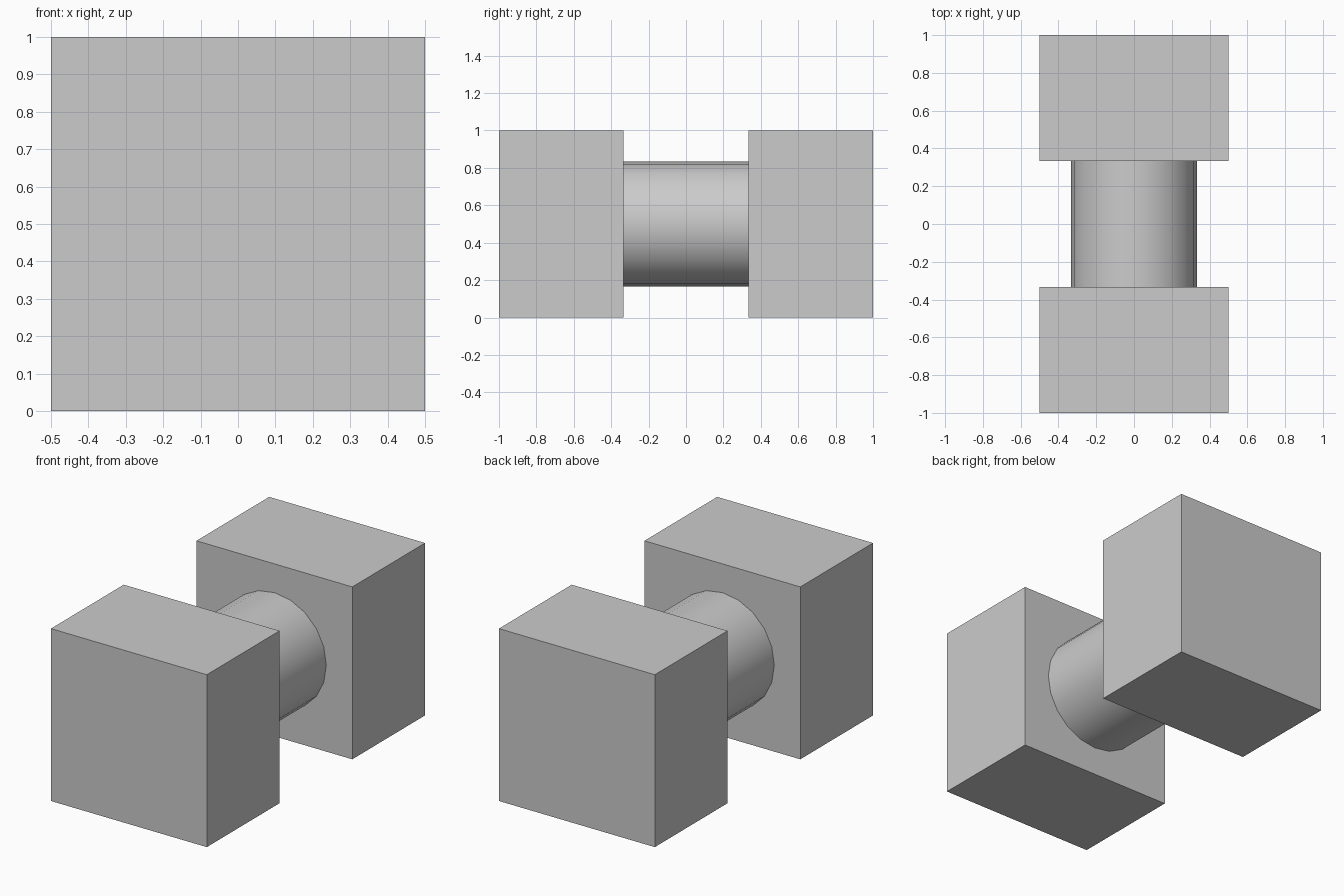
import bpy
import math

if "Cube" in bpy.data.objects:
    bpy.data.objects.remove(bpy.data.objects["Cube"])

THIRD = 1 / 3


def end_block(name, side):
    # Square block at one end, two thirds of a unit deep
    bpy.ops.mesh.primitive_cube_add(size=1, location=(0, side * 2 * THIRD, 0.5))
    block = bpy.context.object
    block.name = name
    block.scale = (1, 2 * THIRD, 1)
    bpy.ops.object.transform_apply(location=False, rotation=False, scale=True)


end_block("front_block", -1)
end_block("back_block", 1)

# Round bar joining the two blocks, open ends hidden against their faces
bpy.ops.mesh.primitive_cylinder_add(
    vertices=20, radius=THIRD, depth=2 * THIRD, end_fill_type='NOTHING',
    location=(0, 0, 0.5), rotation=(math.pi / 2, 0, 0))
bpy.context.object.name = "connecting_bar"
bpy.ops.object.shade_smooth_by_angle(angle=math.radians(30))
